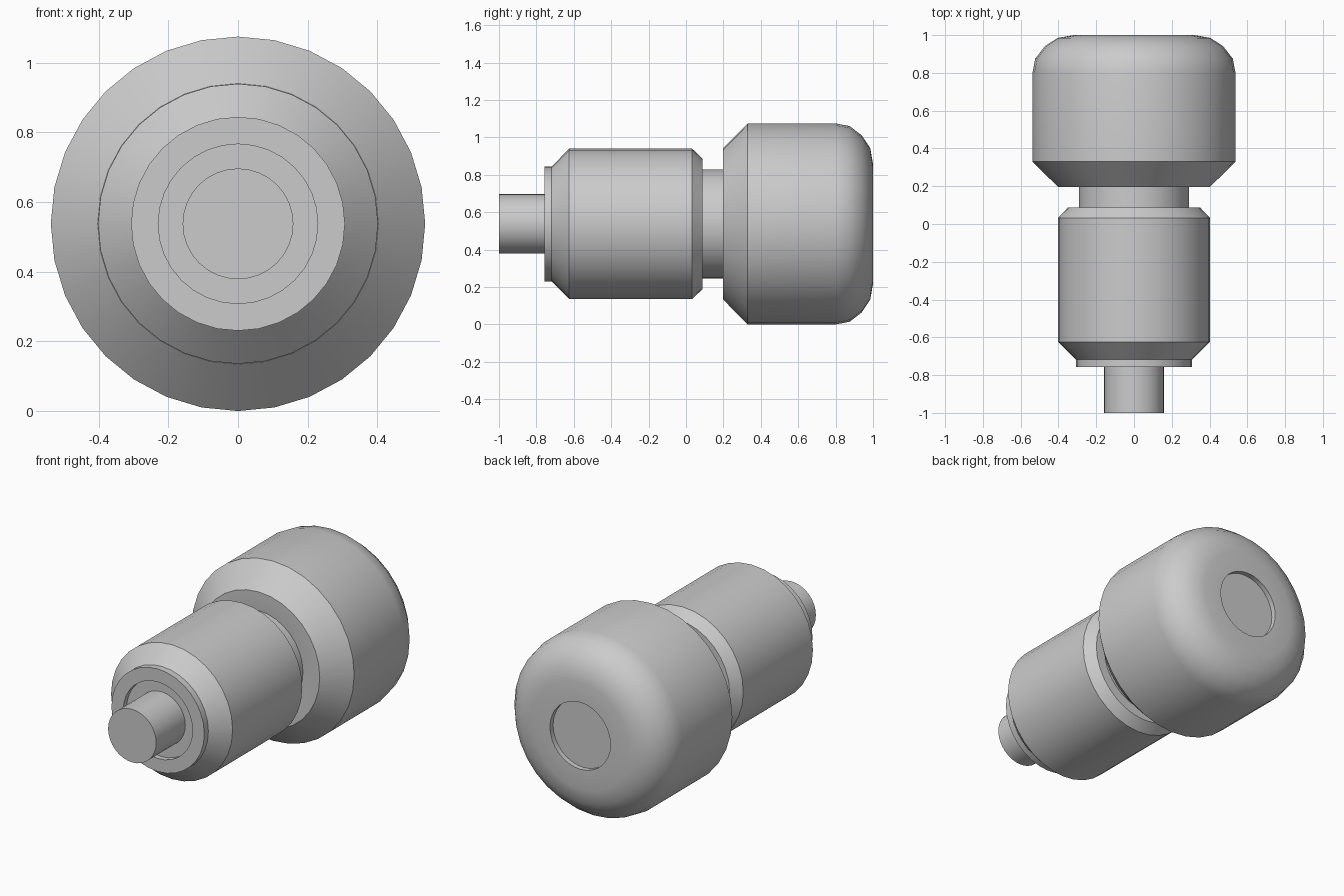
import bpy, bmesh, math

if "Cube" in bpy.data.objects:
    bpy.data.objects.remove(bpy.data.objects["Cube"])

AXIS_Z = 0.5375
SIDES = 32


def lathe(name, profile):
    """Revolve (y, radius) points around the long axis; radius 0 closes an end."""
    bm = bmesh.new()
    rings = []
    for y, r in profile:
        if r == 0:
            rings.append([bm.verts.new((0, y, AXIS_Z))])
        else:
            angles = [2 * math.pi * i / SIDES for i in range(SIDES)]
            rings.append([bm.verts.new((r * math.cos(a), y, AXIS_Z + r * math.sin(a)))
                          for a in angles])
    for a, b in zip(rings, rings[1:]):
        for i in range(SIDES):
            j = (i + 1) % SIDES
            if len(a) == 1:
                bm.faces.new((a[0], b[i], b[j]))
            elif len(b) == 1:
                bm.faces.new((a[i], b[0], a[j]))
            else:
                bm.faces.new((a[i], b[i], b[j], a[j]))
    bmesh.ops.recalc_face_normals(bm, faces=bm.faces[:])
    mesh = bpy.data.meshes.new(name)
    bm.to_mesh(mesh)
    bm.free()
    obj = bpy.data.objects.new(name, mesh)
    bpy.context.collection.objects.link(obj)
    bpy.ops.object.select_all(action='DESELECT')
    obj.select_set(True)
    bpy.context.view_layer.objects.active = obj
    bpy.ops.object.shade_smooth_by_angle(angle=math.radians(30))
    return obj


# Plunger pin and the sleeve whose nose has a shallow recess around it,
# followed by the narrow neck leading into the knob
lathe("pin_sleeve_and_neck", [
    (-1.0, 0), (-1.0, 0.159), (-0.725, 0.159), (-0.725, 0.229),
    (-0.757, 0.229), (-0.757, 0.307), (-0.718, 0.307), (-0.625, 0.402),
    (0.033, 0.402), (0.087, 0.35), (0.087, 0.292), (0.24, 0.292), (0.24, 0),
])

# Pull knob with chamfered front, rounded back and a round dimple
lathe("knob", [
    (0.24, 0), (0.197, 0.28), (0.197, 0.403), (0.33, 0.5375), (0.8, 0.5375),
    (0.875, 0.523), (0.94, 0.473), (0.985, 0.405), (1.0, 0.32),
    (1.0, 0.2), (0.97, 0.2), (0.97, 0),
])
